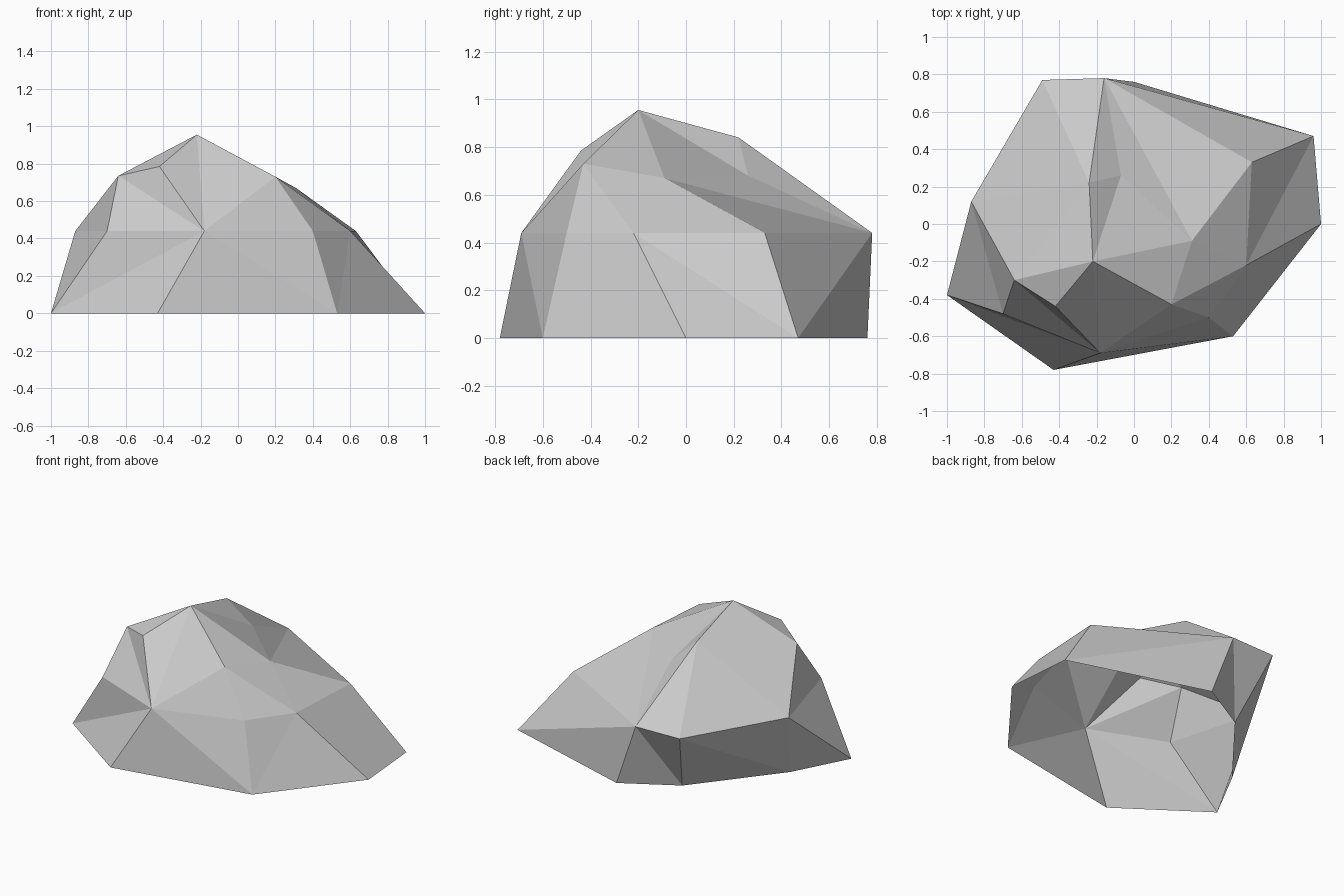
import bpy
import bmesh

cube = bpy.data.objects.get("Cube")
if cube:
    bpy.data.objects.remove(cube, do_unlink=True)

# Stone colour
stone = bpy.data.materials.new("light_grey_stone")
stone.use_nodes = True
colour = (0.6, 0.6, 0.6, 1)
stone.diffuse_color = colour
stone.node_tree.nodes["Principled BSDF"].inputs["Base Color"].default_value = colour

bm = bmesh.new()


def ring(points, height=None):
    """Add a loop of vertices, at one height or at their own heights."""
    return [bm.verts.new(p if height is None else (*p, height)) for p in points]


def stitch(lower, upper, steps):
    """Join two loops with triangles; each step advances the (L)ower or (U)pper one."""
    low = up = 0
    for step in steps:
        a, b = lower[low % len(lower)], upper[up % len(upper)]
        if step == "L":
            low += 1
            bm.faces.new((a, lower[low % len(lower)], b))
        else:
            up += 1
            bm.faces.new((a, upper[up % len(upper)], b))


# Footprint, shoulder and crown loops, all counterclockwise from the front right
foot = ring([(-1, -.38), (-.43, -.78), (.53, -.6), (1, 0),
             (.96, .47), (0, .76), (-.36, .555), (-.8, 0)], 0)
shoulder = ring([(-.7, -.48), (-.18, -.69), (.4, -.5), (.6, -.22),
                 (.63, .33), (-.16, .78), (-.49, .77), (-.87, .12)], .44)
crown = ring([(-.64, -.3, .735), (-.42, -.44, .785), (-.22, -.2, .955),
              (.2, -.43, .73), (.31, -.09, .67), (-.07, .26, .68), (-.24, .22, .84)])

# Faceted sides
stitch(foot, shoulder, "ULLUULLUULLULULU")
stitch(shoulder, crown, "LUUULLULLUULLUL")

# Cap fanned out from the peak; the underside stays open
peak = crown[2]
for a, b in zip(crown, crown[1:] + crown[:1]):
    if peak not in (a, b):
        bm.faces.new((a, b, peak))
bm.faces.new((crown[0], crown[1], peak))if not any(
    {crown[0], crown[1], peak} == set(f.verts) for f in bm.faces) else None

bmesh.ops.recalc_face_normals(bm, faces=bm.faces)
mesh = bpy.data.meshes.new("rock")
bm.to_mesh(mesh)
bm.free()
mesh.materials.append(stone)
rock = bpy.data.objects.new("rock", mesh)
bpy.context.collection.objects.link(rock)
